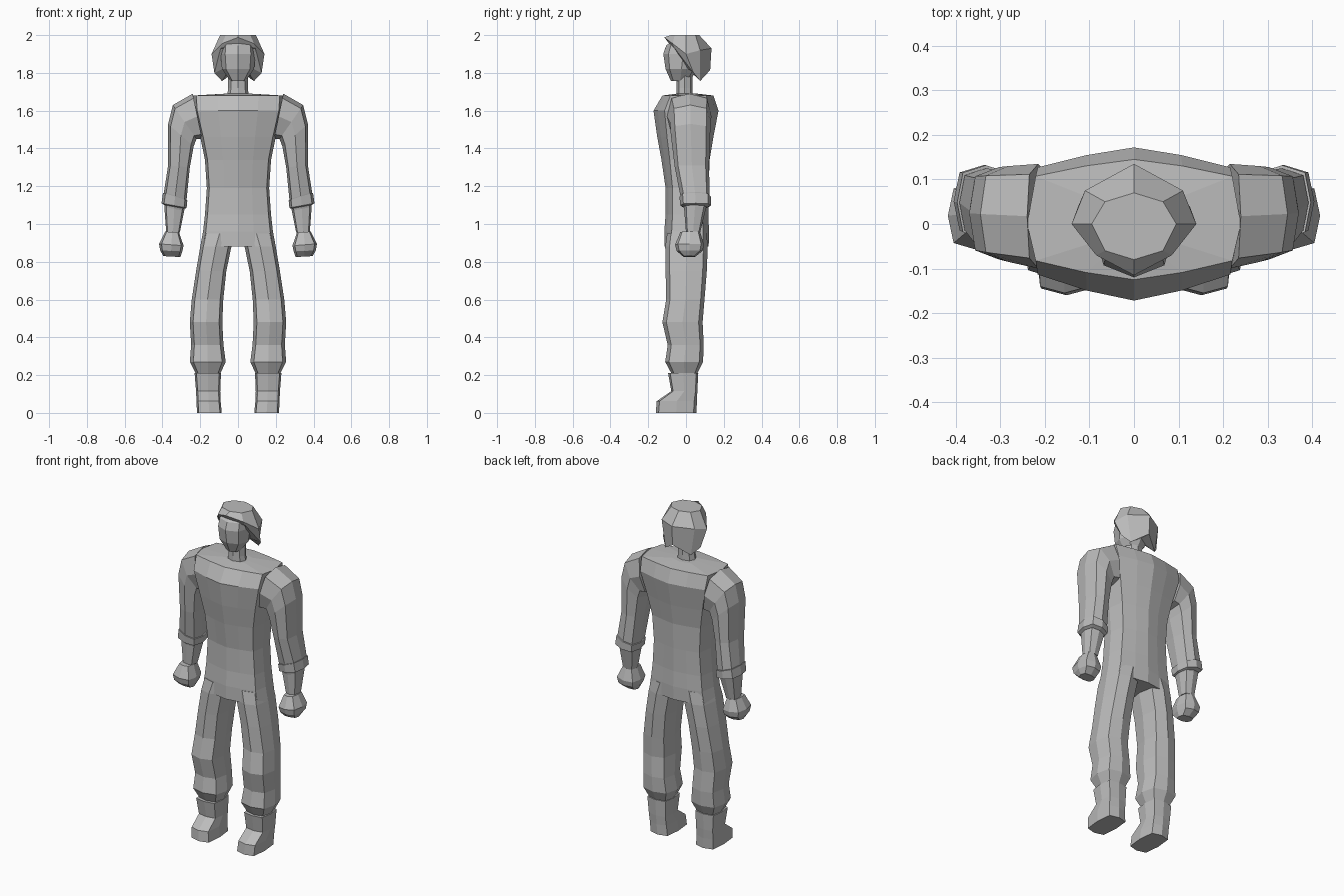
import bpy, bmesh

grey = bpy.data.materials.new("plain grey")
grey.diffuse_color = (0.5, 0.5, 0.5, 1)


def loft(name, rings, side=1):
    """Skin a stack of closed rings, cap both ends, optionally flip in x."""
    bm = bmesh.new()
    rows = [[bm.verts.new((side * x, y, z)) for x, y, z in r] for r in rings]
    n = len(rows[0])
    for a, b in zip(rows, rows[1:]):
        for i in range(n):
            j = (i + 1) % n
            bm.faces.new((a[i], a[j], b[j], b[i]))
    bm.faces.new(rows[0])
    bm.faces.new(rows[-1])
    bmesh.ops.recalc_face_normals(bm, faces=bm.faces)
    me = bpy.data.meshes.new(name)
    bm.to_mesh(me)
    bm.free()
    me.materials.append(grey)
    ob = bpy.data.objects.new(name, me)
    bpy.context.collection.objects.link(ob)
    return ob


def mirrored(half):
    """Complete a front-to-back half ring across x = 0."""
    return half + [(-x, y, z) for x, y, z in half[-2:0:-1]]


def limb_ring(inner, outer, yf, yb, k=0.8):
    """Eight-sided ring between an inner and an outer (x, z) point."""
    octagon = [(0, -1), (k, -k), (1, 0), (k, k), (0, 1), (-k, k), (-1, 0), (-k, -k)]
    cx, cz = (inner[0] + outer[0]) / 2, (inner[1] + outer[1]) / 2
    ux, uz = (outer[0] - inner[0]) / 2, (outer[1] - inner[1]) / 2
    cy, uy = (yf + yb) / 2, (yb - yf) / 2
    return [(cx + u * ux, cy + v * uy, cz + u * uz) for u, v in octagon]


def flat_ring(xi, xo, yf, yb, z, k=0.8):
    return limb_ring((xi, z), (xo, z), yf, yb, k)


def torso_ring(w, yf, yb, z):
    """Twelve-sided ring with a ridge down the chest and spine."""
    cols = [(0, 1, yf), (.45, .87, yf), (.92, .66, yf), (1, 0, yf),
            (.92, .74, yb), (.45, .9, yb), (0, 1, yb)]
    return mirrored([(w * a, b * y, z) for a, b, y in cols])


# Torso, from crotch to neck base
loft("torso", [torso_ring(*r) for r in [
    (.20, -.115, .12, .88), (.185, -.115, .122, .96), (.175, -.108, .118, 1.05),
    (.165, -.108, .12, 1.19), (.175, -.13, .125, 1.34), (.20, -.152, .145, 1.46),
    (.235, -.172, .172, 1.60), (.24, -.125, .145, 1.68), (.07, -.05, .06, 1.69)]])

# Neck and head
loft("neck", [flat_ring(-w, w, -.05, .035, z, .72)
              for w, z in [(.06, 1.65), (.052, 1.72), (.052, 1.82)]])
loft("head", [flat_ring(-w, w, yf, yb, z, .74) for w, yf, yb, z in [
    (.04, -.08, .02, 1.757), (.085, -.108, .06, 1.82), (.092, -.12, .09, 1.90),
    (.088, -.105, .08, 1.945), (.06, -.06, .05, 1.98)]])

# Hair cap: crown, flared brim, lower edge, then tucked inside the head
loft("hair", [mirrored(h) for h in [
    [(0, -.08, 2.0), (.065, -.06, 2.0), (.095, 0, 2.0), (.065, .05, 2.0), (0, .07, 2.0)],
    [(0, -.115, 1.988), (.085, -.07, 1.955), (.14, 0, 1.90), (.11, .075, 1.92), (0, .135, 1.93)],
    [(0, -.085, 1.95), (.092, -.06, 1.93), (.125, .04, 1.80), (.085, .075, 1.757), (0, .128, 1.815)],
    [(0, -.03, 1.95), (.05, -.03, 1.93), (.06, 0, 1.83), (.05, .03, 1.81), (0, .05, 1.82)]]])

for side, tag in ((1, "left"), (-1, "right")):
    # Sleeve from shoulder seam to wrist
    loft(tag + "_arm", [limb_ring(*r) for r in [
        ((.19, 1.45), (.24, 1.69), -.10, .135),
        ((.22, 1.45), (.345, 1.63), -.085, .13),
        ((.235, 1.41), (.37, 1.53), -.08, .128),
        ((.255, 1.30), (.37, 1.31), -.06, .122),
        ((.272, 1.13), (.392, 1.17), -.03, .125),
        ((.285, 1.07), (.39, 1.09), -.01, .105),
        ((.308, .955), (.38, .955), .0, .075)]], side)
    # Rolled cuff
    loft(tag + "_cuff", [limb_ring(*r) for r in [
        ((.268, 1.125), (.397, 1.165), -.035, .132),
        ((.272, 1.085), (.405, 1.11), -.03, .132),
        ((.285, 1.08), (.39, 1.10), -.01, .11)]], side)
    # Fist
    loft(tag + "_hand", [limb_ring(*r) for r in [
        ((.312, .955), (.385, .96), -.03, .075),
        ((.288, .885), (.418, .895), -.058, .095),
        ((.295, .855), (.412, .86), -.05, .088),
        ((.305, .825), (.395, .83), -.015, .05)]], side)
    # Trouser leg
    loft(tag + "_leg", [flat_ring(*r) for r in [
        (.01, .185, -.10, .11, .95), (.035, .20, -.11, .115, .88),
        (.062, .222, -.108, .11, .75), (.078, .245, -.105, .098, .60),
        (.083, .255, -.125, .088, .48), (.077, .248, -.097, .094, .36),
        (.065, .255, -.11, .09, .27), (.095, .222, -.075, .058, .205)]], side)
    # Boot with sloped instep
    loft(tag + "_boot", [flat_ring(*r, .86) for r in [
        (.09, .23, -.095, .065, .212), (.094, .222, -.078, .06, .115),
        (.092, .22, -.155, .058, .062), (.086, .217, -.16, .055, 0)]], side)
